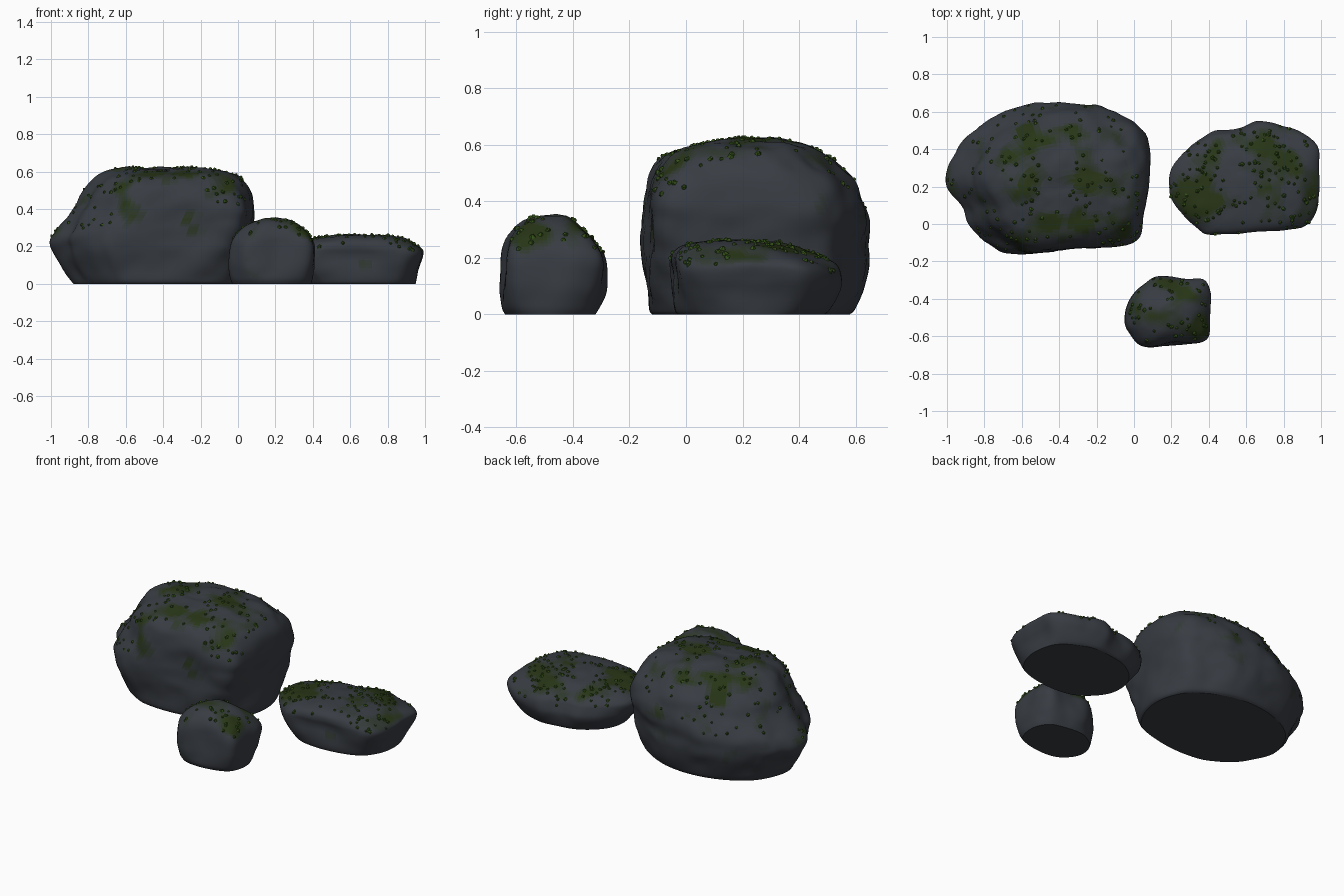
import bpy, bmesh, math, random
from mathutils import Vector, Matrix, noise

if "Cube" in bpy.data.objects:
    bpy.data.objects.remove(bpy.data.objects["Cube"])

random.seed(4)
AROUND, STEPS, SHADES = 96, 5, 10


def material(name, rgb):
    m = bpy.data.materials.new(name)
    m.diffuse_color = (*rgb, 1)
    m.use_nodes = True
    m.node_tree.nodes["Principled BSDF"].inputs["Base Color"].default_value = m.diffuse_color
    return m


# stone fading into moss, plus the brighter tufts
STONE, MOSS = Vector((0.040, 0.046, 0.056)), Vector((0.021, 0.036, 0.008))
shades = [material(f"stone_moss_{i}", STONE.lerp(MOSS, i / (SHADES - 1))) for i in range(SHADES)]
tuft_mat = material("moss_tuft", (0.035, 0.085, 0.010))


def spline(a, b, c, d, t):
    return tuple(0.5 * (2 * q + (r - p) * t + (2 * p - 5 * q + 4 * r - s) * t * t
                        + (3 * q - p - 3 * r + s) * t ** 3) for p, q, r, s in zip(a, b, c, d))


def unit_outline(pts):
    """Smooth closed plan outline, scaled into a unit box."""
    n, out = len(pts), []
    for i in range(AROUND):
        u = i * n / AROUND
        k = int(u)
        out.append(spline(pts[k - 1], pts[k], pts[(k + 1) % n], pts[(k + 2) % n], u - k))
    lo = [min(p[j] for p in out) for j in (0, 1)]
    hi = [max(p[j] for p in out) for j in (0, 1)]
    return [tuple((p[j] - lo[j]) / (hi[j] - lo[j]) for j in (0, 1)) for p in out]


def rounder(outline, f):
    """Blend the outline towards a circle, refitted to the unit box."""
    out = []
    for u, v in outline:
        d = Vector((u - 0.5, v - 0.5))
        out.append(d.lerp(d.normalized() * 0.5, f))
    lo = [min(p[j] for p in out) for j in (0, 1)]
    hi = [max(p[j] for p in out) for j in (0, 1)]
    return [tuple((p[j] - lo[j]) / (hi[j] - lo[j]) for j in (0, 1)) for p in out]


def smooth_levels(lv):
    out = []
    for i in range(len(lv) - 1):
        for s in range(STEPS):
            out.append(spline(lv[max(i - 1, 0)], lv[i], lv[i + 1],
                              lv[min(i + 2, len(lv) - 1)], s / STEPS))
    return out + [lv[-1]]


def make_rock(name, plan, levels, top, bump, tufts):
    """levels: (z, x min, x max, y min, y max) from the ground up."""
    outline = unit_outline(plan)
    bm = bmesh.new()
    rings = []
    for z, x0, x1, y0, y1 in smooth_levels(levels):
        h = z / top[2]
        f = 0.7 * max(0, 1 - h / 0.5) if h < 0.5 else 0.6 * max(0, h - 0.6) / 0.4
        rings.append([bm.verts.new((x0 + u * (x1 - x0), y0 + v * (y1 - y0), max(z, 0)))
                      for u, v in rounder(outline, f)])
    # cap rings shrink to the summit
    summit = Vector(top)
    last = [v.co.copy() for v in rings[-1]]
    for f in (0.75, 0.5, 0.25):
        rings.append([bm.verts.new(summit.lerp(c, f)) for c in last])
    tip = bm.verts.new(summit)
    for a, b in zip(rings, rings[1:]):
        for i in range(AROUND):
            j = (i + 1) % AROUND
            bm.faces.new((a[i], a[j], b[j], b[i]))
    for i in range(AROUND):
        bm.faces.new((rings[-1][i], rings[-1][(i + 1) % AROUND], tip))
    base = bm.faces.new(rings[0][::-1])
    bmesh.ops.recalc_face_normals(bm, faces=bm.faces)
    bm.normal_update()
    # weathered lumps
    moves = []
    for v in bm.verts:
        n = noise.noise(v.co * 5.5) + 0.45 * noise.noise(v.co * 13)
        moves.append((v, v.normal * n * bump * min(1, v.co.z / 0.06)))
    for v, d in moves:
        v.co += d
        v.co.z = max(v.co.z, 0)
    bm.normal_update()
    # moss patches on the upper slopes
    spots = []
    for f in bm.faces:
        c = f.calc_center_median()
        m = noise.noise(c * 6 + Vector((3, 1, 7))) + 0.3 * noise.noise(c * 15) \
            + 0.35 * f.normal.z + 0.4 * min(1, c.z / top[2]) - 0.55
        f.material_index = 0 if f is base else max(0, min(SHADES - 1, int(m * 22)))
        f.smooth = f is not base
        if f.normal.z > 0.3 and f is not base:
            spots.append((c, f.normal.copy(), f.calc_area() * (1.6 if m > 0 else 0.4)))
    mesh = bpy.data.meshes.new(name)
    bm.to_mesh(mesh)
    bm.free()
    for s in shades:
        mesh.materials.append(s)
    bpy.context.collection.objects.link(bpy.data.objects.new(name, mesh))

    # small flat-topped moss tufts
    bm = bmesh.new()
    for c, n, _ in random.choices(spots, [s[2] for s in spots], k=tufts):
        r = random.uniform(0.008, 0.014)
        lean = (n + Vector([random.uniform(-0.4, 0.4) for _ in range(3)])).normalized()
        place = (Matrix.Translation(c + n * r * 0.25) @ lean.to_track_quat('Z', 'Y').to_matrix().to_4x4()
                 @ Matrix.Rotation(random.uniform(0, math.pi), 4, 'Z'))
        bmesh.ops.create_cone(bm, cap_ends=True, segments=5, radius1=r, radius2=r * 0.4,
                              depth=r * 0.9, matrix=place)
    mesh = bpy.data.meshes.new(name + "_moss_tufts")
    bm.to_mesh(mesh)
    bm.free()
    mesh.materials.append(tuft_mat)
    bpy.context.collection.objects.link(bpy.data.objects.new(mesh.name, mesh))


# large boulder
make_rock("large_boulder",
          [(-1, .23), (-.92, .1), (-.88, -.01), (-.75, -.12), (-.64, -.16), (-.32, -.13), (-.02, -.1),
           (.05, .03), (.09, .3), (.06, .5), (-.05, .58), (-.25, .65), (-.45, .66), (-.68, .6),
           (-.87, .5), (-.95, .37)],
          [(0, -.88, .03, -.12, .58), (.03, -.9, .045, -.135, .605), (.17, -.98, .055, -.155, .65),
           (.25, -1, .07, -.16, .65), (.32, -.95, .08, -.16, .655), (.40, -.88, .09, -.15, .63),
           (.47, -.85, .075, -.135, .60), (.53, -.81, .045, -.11, .54), (.58, -.75, 0, -.05, .47),
           (.61, -.65, -.06, .05, .38), (.622, -.5, -.12, .12, .29)],
          (-.27, .2, .63), .018, 150)

# flat rock on the right
make_rock("flat_rock",
          [(.19, .18), (.23, .08), (.34, -.03), (.42, -.06), (.66, -.04), (.9, -.02), (.98, .1),
           (.99, .3), (.98, .43), (.85, .51), (.68, .55), (.55, .5), (.4, .48), (.23, .35)],
          [(0, .29, .95, -.03, .49), (.02, .275, .955, -.04, .51), (.1, .215, .975, -.05, .55),
           (.16, .19, .995, -.055, .54), (.195, .21, .98, -.055, .5), (.225, .27, .93, -.04, .43),
           (.245, .35, .87, .0, .36), (.257, .47, .74, .08, .26)],
          (.58, .17, .26), .011, 150)

# small round rock in front
make_rock("small_rock",
          [(-.05, -.5), (-.03, -.58), (.05, -.66), (.22, -.64), (.39, -.62), (.41, -.48), (.41, -.36),
           (.37, -.29), (.25, -.29), (.13, -.275), (.05, -.32), (-.02, -.4)],
          [(0, -.03, .39, -.64, -.32), (.03, -.04, .4, -.655, -.305), (.1, -.05, .41, -.66, -.28),
           (.2, -.045, .41, -.655, -.285), (.26, -.01, .385, -.64, -.32), (.3, .035, .345, -.61, -.355),
           (.33, .085, .305, -.57, -.39), (.35, .14, .26, -.51, -.42)],
          (.2, -.46, .36), .009, 50)
